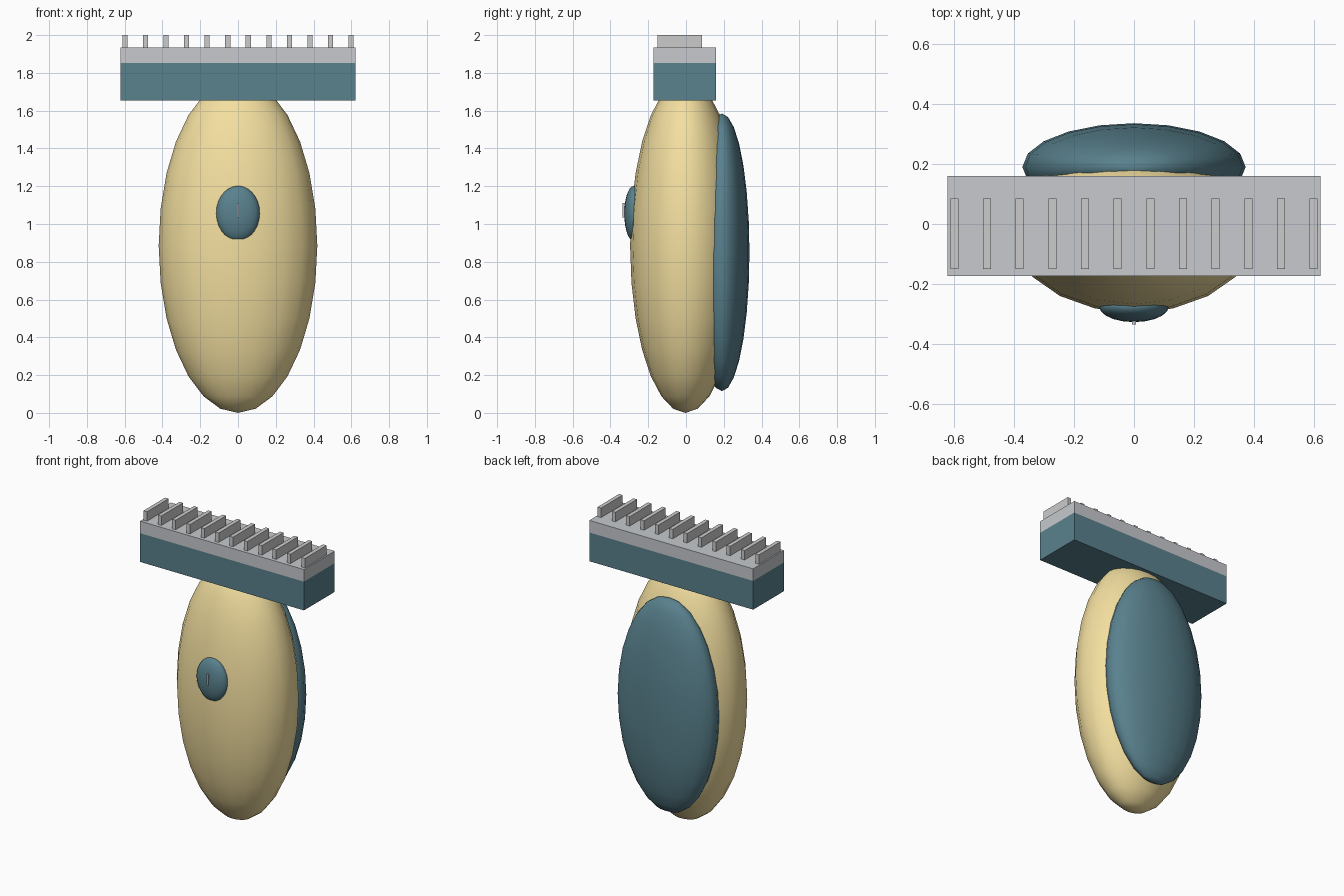
import bpy
import math

if "Cube" in bpy.data.objects:
    bpy.data.objects.remove(bpy.data.objects["Cube"])


def material(name, rgb):
    m = bpy.data.materials.new(name)
    m.diffuse_color = (*rgb, 1)
    m.use_nodes = True
    m.node_tree.nodes["Principled BSDF"].inputs["Base Color"].default_value = m.diffuse_color
    return m


cream = material("cream", (0.90, 0.74, 0.35))
teal = material("teal", (0.10, 0.22, 0.27))
silver = material("silver", (0.57, 0.59, 0.62))


def finish(name, mat):
    ob = bpy.context.object
    ob.name = name
    bpy.ops.object.transform_apply(location=False, rotation=False, scale=True)
    if mat:
        ob.data.materials.append(mat)
    return ob


def ellipsoid(name, loc, radii, mat, segments=20, rings=14):
    bpy.ops.mesh.primitive_uv_sphere_add(segments=segments, ring_count=rings, radius=1, location=loc)
    bpy.context.object.scale = radii
    ob = finish(name, mat)
    bpy.ops.object.shade_smooth_by_angle(angle=math.radians(50))
    return ob


def box(name, lo, hi, mat=None):
    bpy.ops.mesh.primitive_cube_add(size=1, location=[(a + b) / 2 for a, b in zip(lo, hi)])
    bpy.context.object.scale = [b - a for a, b in zip(lo, hi)]
    return finish(name, mat)


# Handle body with a grip pad on the back
ellipsoid("handle_body", (0, -0.003, 0.885), (0.42, 0.293, 0.885), cream)
ellipsoid("back_grip", (0, 0.19, 0.85), (0.372, 0.146, 0.735), teal)

# Front switch and its indicator
ellipsoid("switch_button", (0, -0.275, 1.055), (0.116, 0.052, 0.147), teal)
box("switch_indicator", (-0.006, -0.335, 1.035), (0.006, -0.318, 1.11), silver)

# Cutting head
box("head_block", (-0.622, -0.173, 1.655), (0.622, 0.16, 1.852), teal)
box("blade_plate", (-0.622, -0.173, 1.852), (0.622, 0.16, 1.935), silver)

# Row of blade teeth
for i in range(12):
    x = -0.599 + i * 1.198 / 11
    box(f"blade_tooth_{i + 1}", (x - 0.0135, -0.15, 1.925), (x + 0.0135, 0.085, 2.0))
